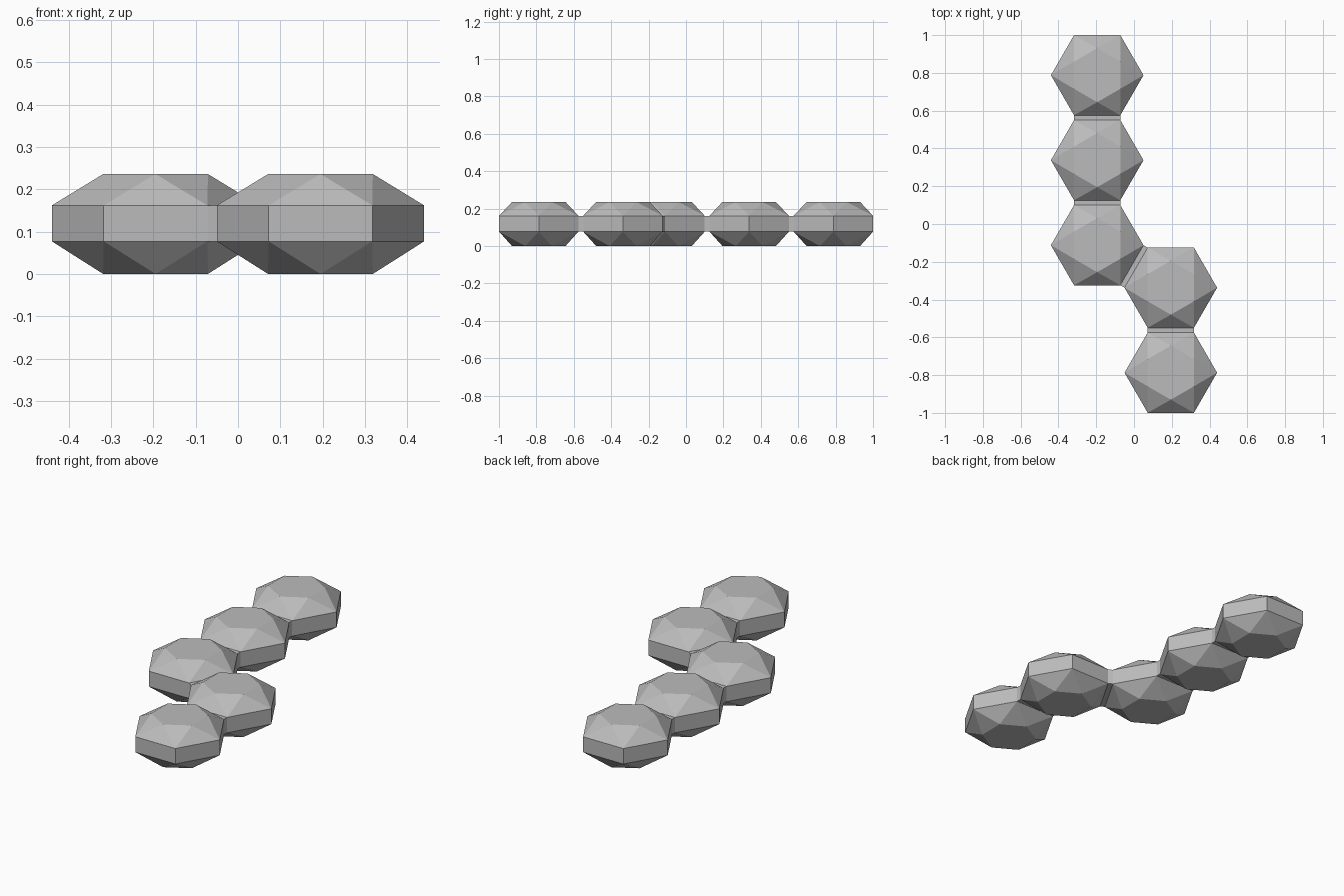
import bpy, bmesh
from math import cos, sin, pi, radians
from mathutils import Vector

if "Cube" in bpy.data.objects:
    bpy.data.objects.remove(bpy.data.objects["Cube"], do_unlink=True)

SPACING = 0.45                      # distance between neighbouring cells
RIM, CAP = 0.245, 0.143             # hexagon radii: belt and flat caps
Z_LOW, Z_HIGH, TOP = 0.077, 0.162, 0.236

grey = bpy.data.materials.new("light grey")
grey.use_nodes = True
colour = (0.5, 0.5, 0.5, 1)
grey.diffuse_color = colour
grey.node_tree.nodes["Principled BSDF"].inputs["Base Color"].default_value = colour


def finish(name, bm):
    bmesh.ops.recalc_face_normals(bm, faces=bm.faces)
    mesh = bpy.data.meshes.new(name)
    bm.to_mesh(mesh)
    bm.free()
    mesh.materials.append(grey)
    obj = bpy.data.objects.new(name, mesh)
    bpy.context.collection.objects.link(obj)
    return obj


def ring(bm, centre, radius, z, turn):
    return [bm.verts.new((centre.x + radius * cos(i * pi / 3 + turn),
                          centre.y + radius * sin(i * pi / 3 + turn), z))
            for i in range(6)]


def make_cell(name, centre, open_sides):
    """Hexagonal belt with caps turned by half a side; linked sides stay open."""
    bm = bmesh.new()
    low = ring(bm, centre, RIM, Z_LOW, 0)
    high = ring(bm, centre, RIM, Z_HIGH, 0)
    for i in range(6):
        if i not in open_sides:
            j = (i + 1) % 6
            bm.faces.new((low[i], low[j], high[j], high[i]))
    for belt, z in ((low, 0), (high, TOP)):
        cap = ring(bm, centre, CAP, z, pi / 6)
        bm.faces.new(cap)
        for i in range(6):
            j = (i + 1) % 6
            bm.faces.new((belt[i], belt[j], cap[i]))
            bm.faces.new((cap[i], belt[j], cap[j]))
    finish(name, bm)


def make_link(name, start, end):
    """Short open tube joining the facing sides of two cells."""
    along = (end - start).normalized()
    across = Vector((-along.y, along.x)) * RIM / 2
    reach = RIM * cos(pi / 6)
    bm = bmesh.new()
    loops = []
    for p in (start + along * reach, end - along * reach):
        loops.append([bm.verts.new((*(p + across * s), z)) for s, z in
                      ((-1, Z_LOW), (1, Z_LOW), (1, Z_HIGH), (-1, Z_HIGH))])
    a, b = loops
    for i in range(4):
        j = (i + 1) % 4
        bm.faces.new((a[i], a[j], b[j], b[i]))
    finish(name, bm)


# Chain of cells from back to front; side 4 faces forward, side 5 front left
steps = [4, 4, 5, 4]
centres = [Vector((-SPACING * cos(pi / 6) / 2, 1 - RIM * cos(pi / 6)))]
for side in steps:
    angle = radians(30 + 60 * side)
    centres.append(centres[-1] + Vector((cos(angle), sin(angle))) * SPACING)

for n, centre in enumerate(centres):
    open_sides = set()
    if n < len(steps):
        open_sides.add(steps[n])
        make_link(f"link_{n + 1}", centre, centres[n + 1])
    if n > 0:
        open_sides.add((steps[n - 1] + 3) % 6)
    make_cell(f"cell_{n + 1}", centre, open_sides)
